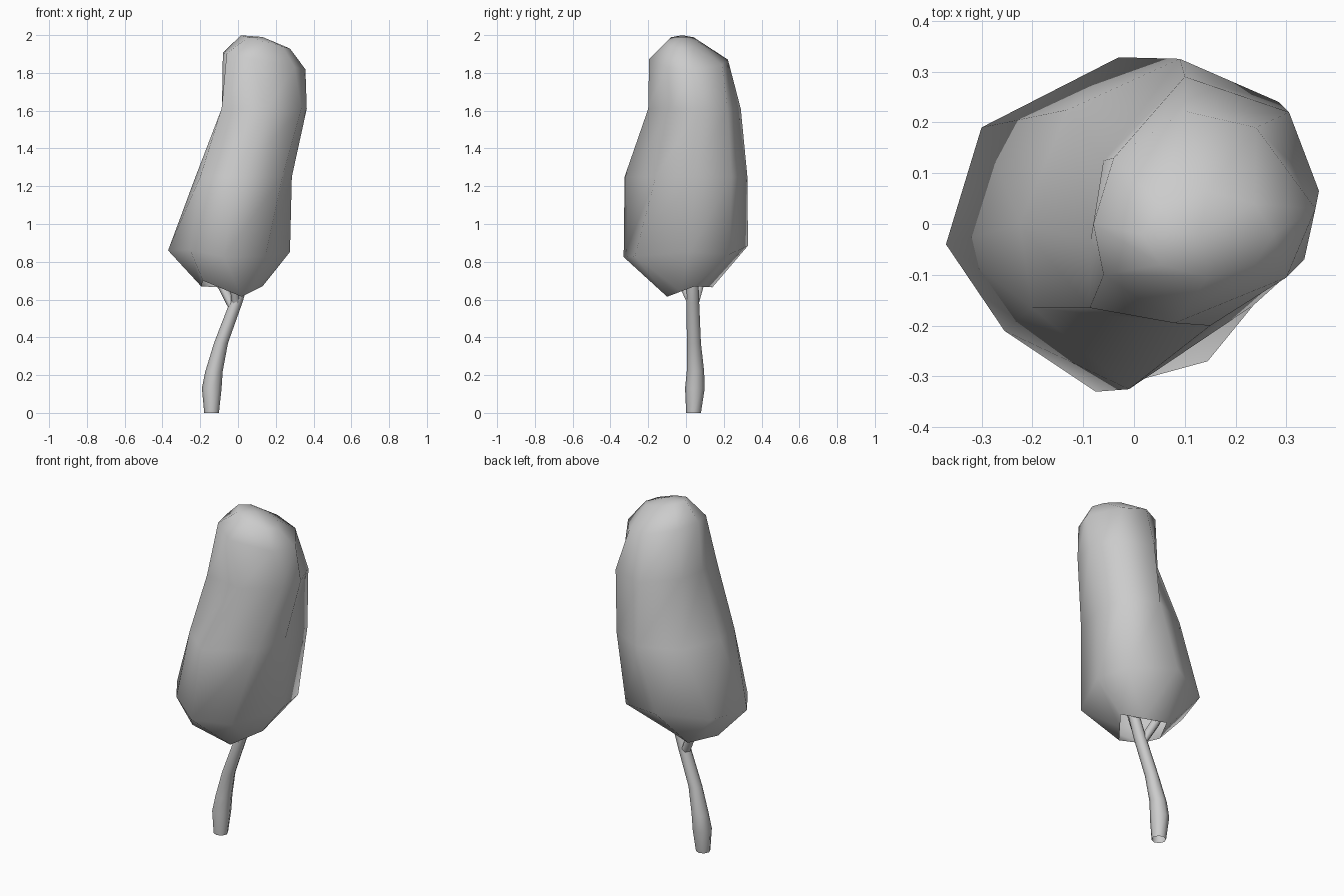
import bpy, bmesh
from math import cos, sin, pi
from mathutils import Vector

old = bpy.data.objects.get("Cube")
if old:
    bpy.data.objects.remove(old)

GREY = (0.6, 0.6, 0.6, 1)
grey = bpy.data.materials.new("plain grey")
grey.use_nodes = True
grey.diffuse_color = GREY
grey.node_tree.nodes["Principled BSDF"].inputs["Base Color"].default_value = GREY


def loft(name, rings, tip=None):
    """Skin a list of equal-length point rings, optionally closed with a tip."""
    bm = bmesh.new()
    loops = [[bm.verts.new(p) for p in ring] for ring in rings]
    n = len(loops[0])
    for a, b in zip(loops, loops[1:]):
        for i in range(n):
            j = (i + 1) % n
            bm.faces.new((a[i], a[j], b[j], b[i]))
    if tip:
        top = bm.verts.new(tip)
        for i in range(n):
            bm.faces.new((loops[-1][i], loops[-1][(i + 1) % n], top))
    for face in bm.faces:
        face.smooth = True
    mesh = bpy.data.meshes.new(name)
    bm.to_mesh(mesh)
    bm.free()
    mesh.materials.append(grey)
    obj = bpy.data.objects.new(name, mesh)
    bpy.context.collection.objects.link(obj)
    return obj


def ellipse(cx, cy, rx, ry, sides=8):
    angles = [2 * pi * i / sides for i in range(sides)]
    return [(cx + rx * cos(a), cy + ry * sin(a)) for a in angles]


def section(outline, z, slope_x=0.0):
    """Lift a flat outline onto a plane of the given height and slope."""
    return [Vector((x, y, z + slope_x * x)) for x, y in outline]


def limb(name, path, sides=8):
    return loft(name, [section(ellipse(x, y, r, r, sides), z) for x, y, z, r in path])


# Foliage: uneven rim of the opening underneath, starting at +x
east, north, west, south_west, south = [Vector(p) for p in (
    (.13, .045, .67), (-.11, .14, .665), (-.195, -.02, .67),
    (-.185, -.16, .7), (.02, -.1, .615))]
rim = [east, (east + north) / 2, north, (north + west) / 2,
       west, south_west, south, (south + east) / 2]

# Foliage: irregular outlines from the widest level up
skirt = [(.275, .02, .852), (.23, .232, .84), (-.03, .328, .885), (-.3, .19, .87),
         (-.37, -.04, .86), (-.255, -.21, .865), (-.075, -.33, .825), (.145, -.27, .83)]
middle = [(.285, .03), (.285, .24), (.09, .325), (-.13, .225),
          (-.225, 0), (-.2, -.165), (-.01, -.325), (.235, -.16)]
shoulder = [(.364, .065), (.305, .22), (.1, .29), (-.06, .125),
            (-.085, -.03), (-.087, -.165), (.15, -.2), (.335, -.07)]
crown = [(.357, .03), (.24, .19), (.1, .222), (-.04, .13),
         (-.08, 0), (-.06, -.1), (.08, -.195), (.3, -.105)]
cap = ellipse(.145, -.02, .13, .085)

loft("foliage", [rim, skirt,
                 section(middle, 1.25),
                 section(shoulder, 1.61),
                 section(crown, 1.89, slope_x=-0.2),
                 section(cap, 2.003, slope_x=-0.27)], tip=(0.13, -0.02, 1.99))

# Trunk: open-ended, swollen near the ground and leaning into the foliage
limb("trunk", [(-0.14, 0.04, 0.0, 0.039), (-0.139, 0.047, 0.13, 0.052),
               (-0.127, 0.05, 0.22, 0.046), (-0.09, 0.042, 0.37, 0.037),
               (-0.012, 0.036, 0.58, 0.034), (0.035, 0.035, 0.72, 0.03),
               (0.08, 0.04, 0.95, 0.012)])

# Branches forking inside the opening
limb("left_branch", [(-0.02, 0.036, 0.55, 0.028), (-0.085, 0.07, 0.68, 0.03),
                     (-0.18, 0.11, 0.90, 0.012)], 6)
limb("front_branch", [(-0.01, 0.036, 0.56, 0.024), (-0.02, -0.02, 0.68, 0.022),
                      (-0.03, -0.12, 0.90, 0.01)], 6)
